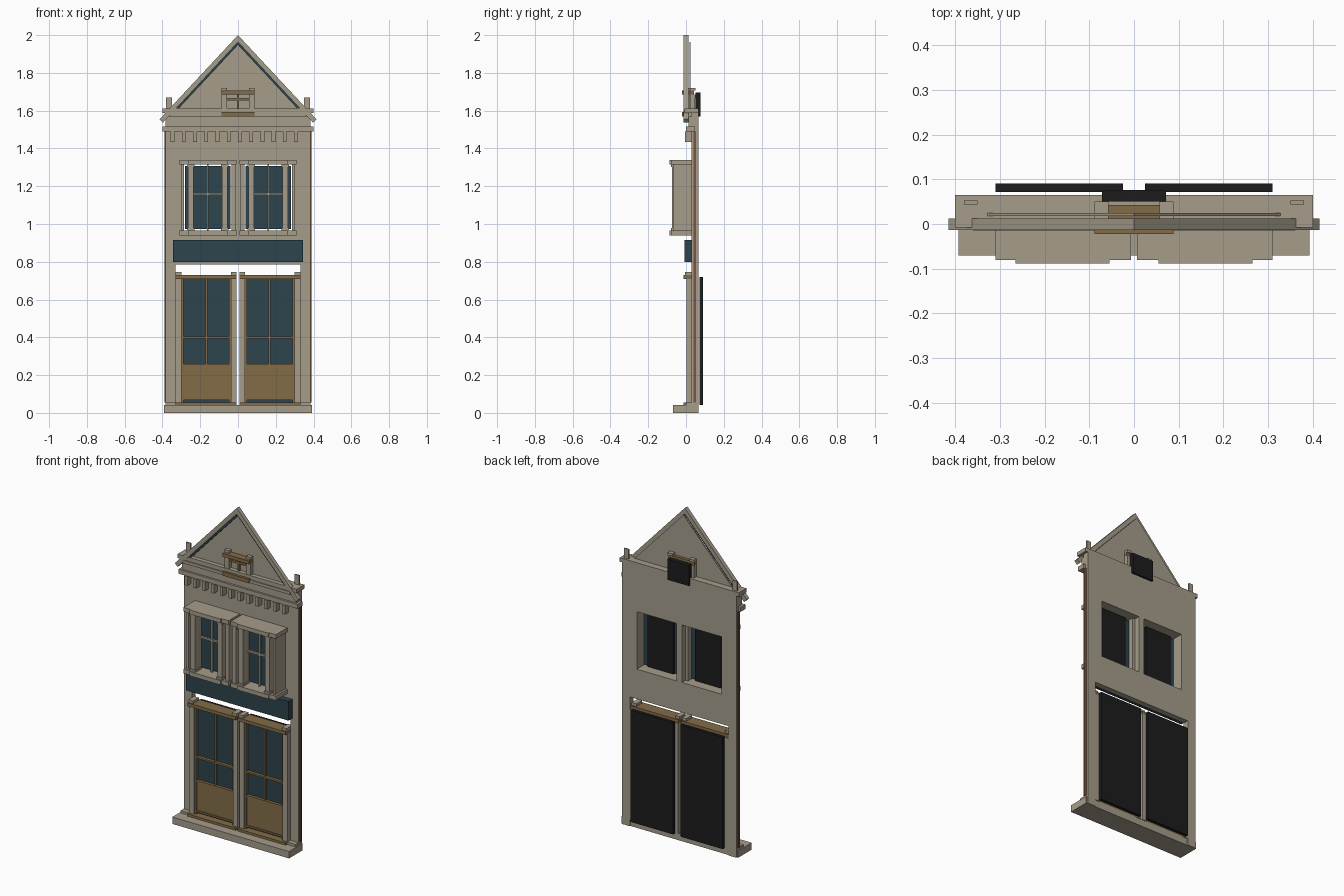
import bpy

cube = bpy.data.objects.get("Cube")
if cube:
    bpy.data.objects.remove(cube, do_unlink=True)


def material(name, red, green, blue):
    colour = (red, green, blue, 1)
    mat = bpy.data.materials.new(name)
    mat.use_nodes = True
    mat.diffuse_color = colour
    mat.node_tree.nodes["Principled BSDF"].inputs["Base Color"].default_value = colour
    return mat


STONE = material("warm stone", .38, .34, .26)
TEAL = material("dark teal", .026, .056, .075)
WOOD = material("brown wood", .23, .15, .066)
BLACK = material("black", .012, .012, .012)
BRICK = material("red brick", .22, .085, .045)


def prism(name, outline, depth, mat):
    """Extrude an outline in the xz plane from front to back."""
    count = len(outline)
    verts = [(x, y, z) for y in depth for x, z in outline]
    faces = [range(count), range(count * 2 - 1, count - 1, -1)]
    for i in range(count):
        j = (i + 1) % count
        faces.append((i, i + count, j + count, j))
    mesh = bpy.data.meshes.new(name)
    mesh.from_pydata(verts, [], [tuple(face) for face in faces])
    mesh.materials.append(mat)
    part = bpy.data.objects.new(name, mesh)
    bpy.context.collection.objects.link(part)


def box(name, left, right, depth, bottom, top, mat):
    outline = [(left, bottom), (right, bottom), (right, top), (left, top)]
    prism(name, outline, depth, mat)


def centred(name, half, depth, bottom, top, mat):
    box(name, -half, half, depth, bottom, top, mat)


def pair(name, inner, outer, depth, bottom, top, mat):
    """A box on the left side and its mirror on the right."""
    box("left_" + name, inner, outer, depth, bottom, top, mat)
    box("right_" + name, -outer, -inner, depth, bottom, top, mat)


def pair_at(name, middle, width, depth, bottom, top, mat):
    pair(name, middle - width / 2, middle + width / 2, depth, bottom, top, mat)


# Main layout: wall half width, storey heights and depth ranges
SIDE = .385
BASE_TOP, STEP_TOP = .042, .056
DOOR_TOP, LINTEL_TOP, SHOP_TOP = .71, .73, .785
SILL, SILL_TOP, HEAD, HEAD_TOP = .94, .966, 1.315, 1.34
CORNICE, FRIEZE, FRIEZE_TOP, WALL_TOP = 1.49, 1.517, 1.57, 1.6
SLIT = .007
BACK = .065
WALL = (.03, BACK)

# Base step and wall
SHOP_EDGE, WINDOW_EDGE = .33, .285
centred("base_step", SIDE + SLIT, (-.07, .06), 0, BASE_TOP, STONE)
pair("plinth", SHOP_EDGE, SIDE, (0, .06), BASE_TOP, STEP_TOP, STONE)
pair("wall_lower", SHOP_EDGE, SIDE, WALL, 0, SHOP_TOP, STONE)
centred("wall_band", SIDE, WALL, SHOP_TOP, SILL_TOP, STONE)
pair("wall_side", WINDOW_EDGE, SIDE, WALL, SILL_TOP, HEAD, STONE)
centred("wall_centre", .018, WALL, SILL_TOP, HEAD, STONE)
centred("wall_upper", SIDE, WALL, HEAD, WALL_TOP, STONE)
pair("brick_edge", SIDE, SIDE + .005, (.04, .054), STEP_TOP, CORNICE, BRICK)

# Sign board without lettering
centred("sign_board", .345, (-.008, .03), .8, .915, TEAL)

# Doors
DOOR_IN, DOOR_OUT, DOOR_MID = .037, .298, .167
POST, BARS, PANEL = (.003, BACK), (.012, .032), (.018, .032)
CAP_DEPTH, LINTEL = (-.005, .05), (-.014, .06)
CAP_TOP = LINTEL_TOP + .016
KICK, KICK_TOP = .078, .25
BAR = .01
pair("door_threshold", SLIT, SHOP_EDGE, LINTEL, BASE_TOP, STEP_TOP, WOOD)
pair("door_lintel", SLIT, SHOP_EDGE, LINTEL, DOOR_TOP, LINTEL_TOP, WOOD)
for place, inner, outer in (("inner", SLIT, DOOR_IN), ("outer", DOOR_OUT, SHOP_EDGE)):
    pair(place + "_door_post", inner, outer, POST, BASE_TOP, DOOR_TOP, STONE)
    pair(place + "_door_cap", inner, outer, CAP_DEPTH, LINTEL_TOP, CAP_TOP, STONE)
pair("door_glass", DOOR_IN, DOOR_OUT, (.03, .042), STEP_TOP, DOOR_TOP, TEAL)
pair("door_panel", DOOR_IN, DOOR_OUT, PANEL, KICK, KICK_TOP, WOOD)
for height in (KICK - BAR, KICK_TOP, .395):
    pair("door_rail", DOOR_IN, DOOR_OUT, BARS, height, height + BAR, WOOD)
for middle in (DOOR_IN + BAR / 2, DOOR_OUT - BAR / 2):
    pair_at("door_stile", middle, BAR, BARS, STEP_TOP, DOOR_TOP, WOOD)
pair_at("door_mullion", DOOR_MID, BAR, PANEL, KICK_TOP, DOOR_TOP, WOOD)
pair_at("door_back_panel", DOOR_MID, WINDOW_EDGE, (.072, .09), BASE_TOP, .72, BLACK)

# Projecting windows
MID, COLUMN_OFFSET, COLUMN = .16, .09, .03
BAY, BAY_BARS = (-.075, -.015), (-.027, -.012)
PROJECTION, LIP = -.08, -.088
BLOCK = .012
for part, bottom, top in (("sill", SILL, SILL_TOP), ("head", HEAD, HEAD_TOP)):
    pair("window_" + part, SLIT, .31, (PROJECTION, BACK), bottom, top, STONE)
    pair_at(part + "_lip", MID, .21, (LIP, PROJECTION), bottom, top, STONE)
for middle in (MID - COLUMN_OFFSET, MID + COLUMN_OFFSET):
    pair_at("window_column", middle, COLUMN, BAY, SILL_TOP, HEAD, STONE)
    for height in (SILL_TOP, HEAD - BLOCK):
        pair_at("column_block", middle, COLUMN + BAR, (PROJECTION, -.015),
                height, height + BLOCK, STONE)
JAMB = (-.07, .03)
pair("window_inner_jamb", BAR, .035, JAMB, SILL_TOP, HEAD, STONE)
pair("window_outer_jamb", WINDOW_EDGE, DOOR_OUT, JAMB, SILL_TOP, HEAD, STONE)
GLASS_BOTTOM, GLASS_TOP = SILL_TOP + SLIT, HEAD - SLIT
pair_at("window_glass", MID, .24, (-.015, .003), GLASS_BOTTOM, GLASS_TOP, TEAL)
pair_at("window_back_panel", MID, .174, (.004, .016), GLASS_BOTTOM, GLASS_TOP, BLACK)
pair_at("window_mullion", MID, BAR, BAY_BARS, SILL_TOP, HEAD, STONE)
pair_at("window_cross_rail", MID, COLUMN_OFFSET * 2, BAY_BARS, 1.153, 1.164, STONE)

# Cornice and dentils
EAVES = .4
centred("lower_cornice", EAVES, (0, .047), CORNICE, FRIEZE, STONE)
centred("frieze", SIDE, (.012, .05), FRIEZE, FRIEZE_TOP, STONE)
centred("cornice_strip", .36, (-.015, .03), FRIEZE_TOP, WALL_TOP - BLOCK, STONE)
centred("upper_cornice", EAVES, (-.008, BACK), WALL_TOP - BLOCK, WALL_TOP + BLOCK, STONE)
DENTILS, SPACING = 12, .0595
for i in range(DENTILS):
    x = SPACING * i - .347
    box("dentil", x - BAR, x + BAR, (-.005, .035), 1.435, CORNICE, STONE)
pair("corner_finial", .35, .38, (.044, .052), WALL_TOP, 1.67, STONE)

# Gable panel, sloping rafters and dark inner trim
APEX, RAFTER_END, RAFTER_FOOT = 2, .415, 1.555
PITCH = (APEX - RAFTER_FOOT) / RAFTER_END
RAFTER_DROP = .037
INNER_APEX = APEX - RAFTER_DROP
GABLE_HALF = (INNER_APEX - WALL_TOP) / PITCH
prism("gable_panel", [(-GABLE_HALF, WALL_TOP), (GABLE_HALF, WALL_TOP), (0, INNER_APEX)],
      (.018, .025), STONE)


def slope(name, peak, drop, reach, cut, depth, mat):
    """A sloping bar on each side, its lower end cut back towards the middle."""
    for side in (-1, 1):
        inner = reach - cut
        outline = [(0, peak), (0, peak - drop),
                   (inner * side, peak - drop - inner * PITCH),
                   (reach * side, peak - reach * PITCH)]
        prism(name, outline[::side], depth, mat)


slope("rafter", APEX, RAFTER_DROP, RAFTER_END, .017, (-.013, .012), STONE)
slope("gable_trim", INNER_APEX, .015, .349, .014, (-.004, .005), TEAL)

# Small gable window
ATTIC, ATTIC_IN = .088, .057
ATTIC_SILL_TOP, ATTIC_HEAD, ATTIC_TOP = 1.594, 1.685, 1.706
LEDGE, SASH = (-.022, .043), (.004, .03)
pair("attic_post", ATTIC_IN, ATTIC, CAP_DEPTH, ATTIC_SILL_TOP, ATTIC_HEAD, STONE)
pair("attic_cap", ATTIC_IN, ATTIC, CAP_DEPTH, ATTIC_TOP, ATTIC_TOP + .015, STONE)
centred("attic_lintel", ATTIC, LEDGE, ATTIC_HEAD, ATTIC_TOP, WOOD)
centred("attic_sill", ATTIC, LEDGE, FRIEZE_TOP, ATTIC_SILL_TOP, WOOD)
centred("attic_rail", ATTIC_IN, SASH, 1.654, 1.666, WOOD)
centred("attic_mullion", BAR / 2, SASH, ATTIC_SILL_TOP, ATTIC_HEAD, WOOD)
centred("attic_back_panel", .072, (.05, .076), FRIEZE_TOP, ATTIC_HEAD + BAR, BLACK)
